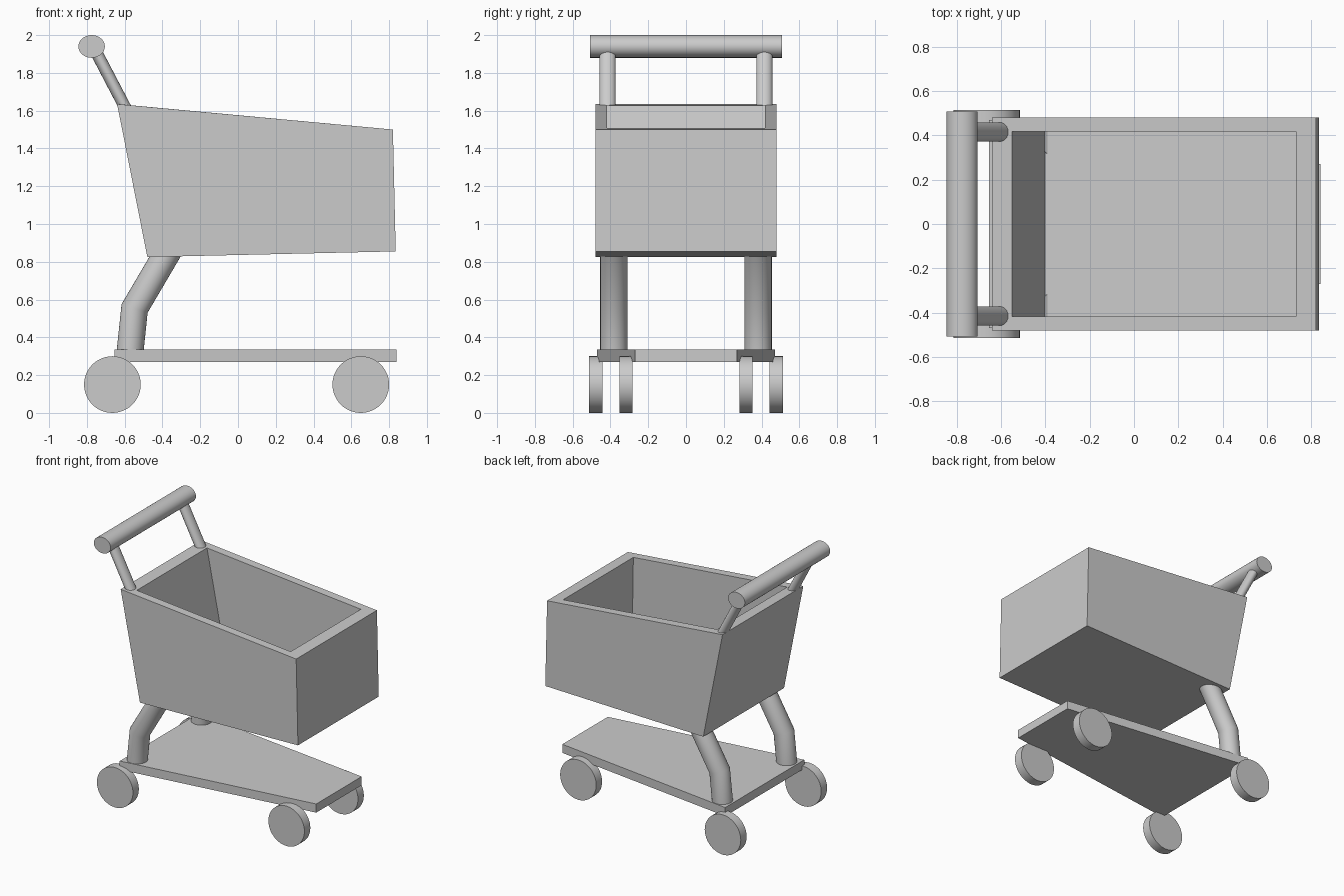
import bpy, bmesh, math
from mathutils import Vector

if "Cube" in bpy.data.objects:
    bpy.data.objects.remove(bpy.data.objects["Cube"])


def finish(name, bm, smooth=False):
    bmesh.ops.recalc_face_normals(bm, faces=bm.faces)
    mesh = bpy.data.meshes.new(name)
    bm.to_mesh(mesh)
    bm.free()
    ob = bpy.data.objects.new(name, mesh)
    bpy.context.collection.objects.link(ob)
    if smooth:
        bpy.ops.object.select_all(action='DESELECT')
        ob.select_set(True)
        bpy.context.view_layer.objects.active = ob
        bpy.ops.object.shade_smooth_by_angle(angle=math.radians(30))
    return ob


def loft(name, rings, smooth=False):
    """Join rings of points into a capped skin."""
    bm = bmesh.new()
    rows = [[bm.verts.new(p) for p in ring] for ring in rings]
    for a, b in zip(rows, rows[1:]):
        for i in range(len(a)):
            j = (i + 1) % len(a)
            bm.faces.new((a[i], a[j], b[j], b[i]))
    bm.faces.new(rows[0])
    bm.faces.new(rows[-1])
    return finish(name, bm, smooth)


def rect(xb, zb, xf, zf, yb, yf):
    """Four corners: back edge at xb, zb and front edge at xf, zf."""
    return [(xb, -yb, zb), (xf, -yf, zf), (xf, yf, zf), (xb, yb, zb)]


def tube(name, path, y, r_side, r_y, n=32):
    """Mitred tube along an x-z path, with an elliptical section."""
    pts = [Vector((x, 0, z)) for x, z in path]
    rings = []
    for i, p in enumerate(pts):
        d0 = (p - pts[i - 1]).normalized() if i else (pts[1] - p).normalized()
        d1 = (pts[i + 1] - p).normalized() if i < len(pts) - 1 else d0
        t = (d0 + d1).normalized()
        side = Vector((t.z, 0, -t.x)) * (r_side / t.dot(d0))
        rings.append([p + side * math.cos(a) + Vector((0, y + r_y * math.sin(a), 0))
                      for a in (2 * math.pi * k / n for k in range(n))])
    return loft(name, rings, True)


def disc(name, x, z, y0, y1, rx, rz, n=48):
    """Cylinder lying along y."""
    rings = [[(x + rx * math.cos(2 * math.pi * k / n), y, z + rz * math.sin(2 * math.pi * k / n))
              for k in range(n)] for y in (y0, y1)]
    return loft(name, rings, True)


# Open basket: outer floor, outer rim, inner rim, inner floor
loft("basket", [
    rect(-0.48, 0.825, 0.835, 0.855, 0.48, 0.48),
    rect(-0.64, 1.635, 0.82, 1.50, 0.48, 0.48),
    rect(-0.55, 1.627, 0.73, 1.508, 0.417, 0.417),
    rect(-0.402, 0.88, 0.74, 0.905, 0.417, 0.417),
])

# Tapered lower tray
loft("lower_tray", [rect(-0.655, z, 0.84, z, 0.47, 0.27) for z in (0.27, 0.335)])

# Push handle
disc("handle_bar", -0.775, 1.94, -0.507, 0.507, 0.07, 0.06)

# Paired parts on both sides
for s, side in ((-1, "right"), (1, "left")):
    tube(side + "_handle_post", [(-0.77, 1.947), (-0.572, 1.568)], s * 0.415, 0.032, 0.043)
    tube(side + "_leg", [(-0.573, 0.31), (-0.5475, 0.553), (-0.364, 0.865)], s * 0.382, 0.071, 0.072)
    disc(side + "_rear_wheel", -0.665, 0.15, s * 0.443, s * 0.513, 0.15, 0.15)
    disc(side + "_front_wheel", 0.65, 0.15, s * 0.283, s * 0.353, 0.15, 0.15)
